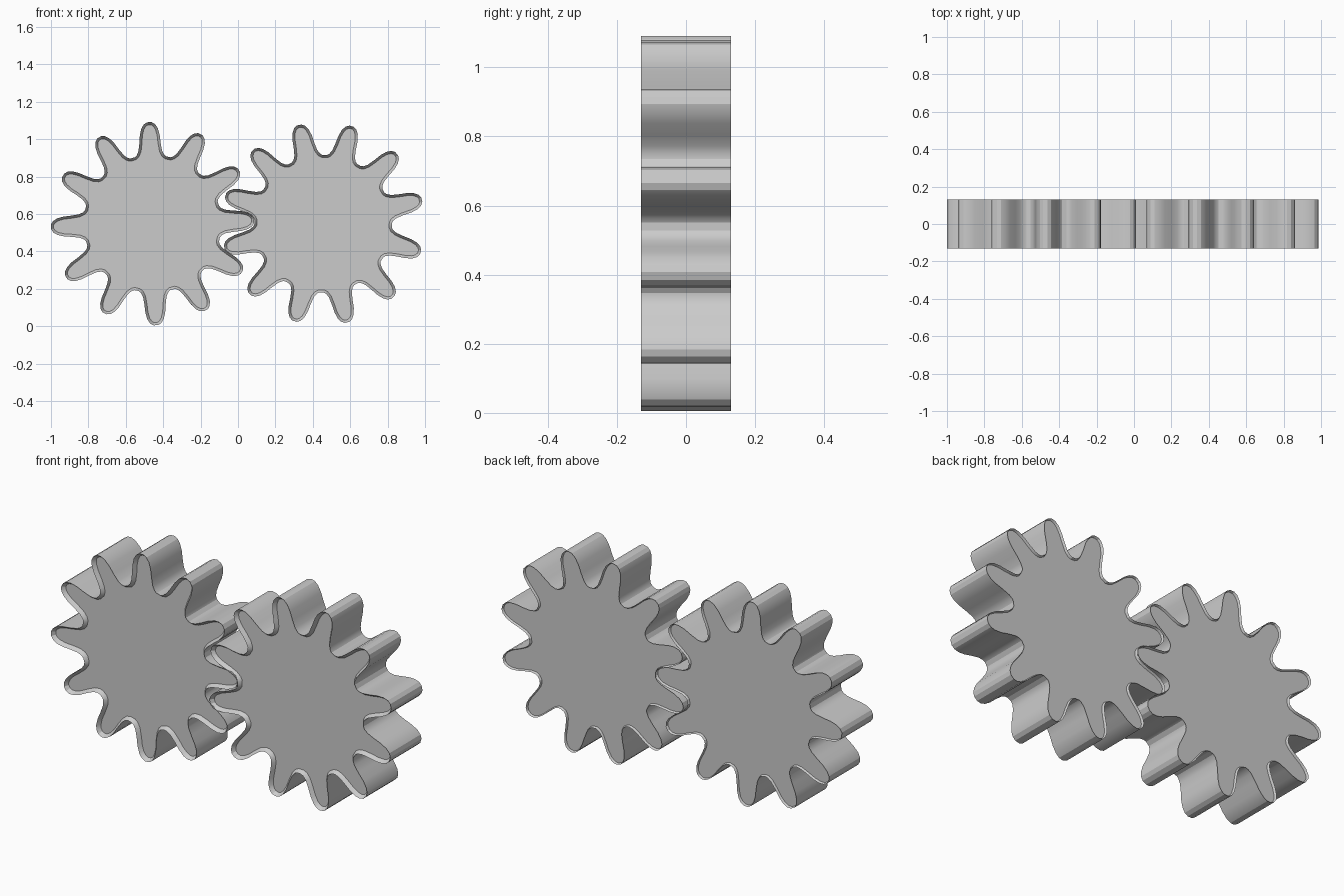
import bpy, bmesh
from math import sin, cos, radians, pi

if "Cube" in bpy.data.objects:
    bpy.data.objects.remove(bpy.data.objects["Cube"])

steel = bpy.data.materials.new("plain grey")
steel.use_nodes = True
grey = (0.6, 0.6, 0.6, 1)
steel.diffuse_color = grey
steel.node_tree.nodes["Principled BSDF"].inputs["Base Color"].default_value = grey

TEETH = 12
HALF = 0.13
# One tooth flank from root to tip: (distance from centre, half width)
FLANK = [(0.358, 0.084), (0.368, 0.073), (0.39, 0.063), (0.43, 0.057), (0.475, 0.053),
         (0.51, 0.044), (0.532, 0.03), (0.543, 0.012)]
TOOTH = [(r, -w) for r, w in FLANK] + [(r, w) for r, w in reversed(FLANK)]


def chamfer(bm, face, width, depth, side):
    """Inset a cap and push the rim back, leaving a bevelled edge."""
    rim = list(face.verts)
    bmesh.ops.inset_region(bm, faces=[face], thickness=width, use_even_offset=True)
    for v in rim:
        v.co.y -= side * depth


def make_gear(name, x, z, phase):
    bm = bmesh.new()
    ring = []
    for i in range(TEETH):
        a = radians(phase) + i * 2 * pi / TEETH
        for r, w in TOOTH:
            ring.append(bm.verts.new((r * cos(a) - w * sin(a), -HALF,
                                      r * sin(a) + w * cos(a))))
    front = bm.faces.new(ring)
    # Extrude the toothed outline through the thickness
    made = bmesh.ops.extrude_face_region(bm, geom=[front], use_keep_orig=True)["geom"]
    back = next(g for g in made if isinstance(g, bmesh.types.BMFace))
    for v in back.verts:
        v.co.y = HALF
    bmesh.ops.recalc_face_normals(bm, faces=bm.faces)
    chamfer(bm, front, 0.014, 0.02, -1)
    chamfer(bm, back, 0.005, 0.012, 1)
    bmesh.ops.recalc_face_normals(bm, faces=bm.faces)

    mesh = bpy.data.meshes.new(name)
    bm.to_mesh(mesh)
    bm.free()
    mesh.materials.append(steel)
    obj = bpy.data.objects.new(name, mesh)
    obj.location = (x, 0, z)
    bpy.context.collection.objects.link(obj)
    bpy.ops.object.select_all(action="DESELECT")
    obj.select_set(True)
    bpy.context.view_layer.objects.active = obj
    bpy.ops.object.shade_smooth_by_angle(angle=radians(25))


# Two meshing gears side by side
make_gear("right_gear", -0.457, 0.548, 1.8)
make_gear("left_gear", 0.455, 0.548, 13.7)
